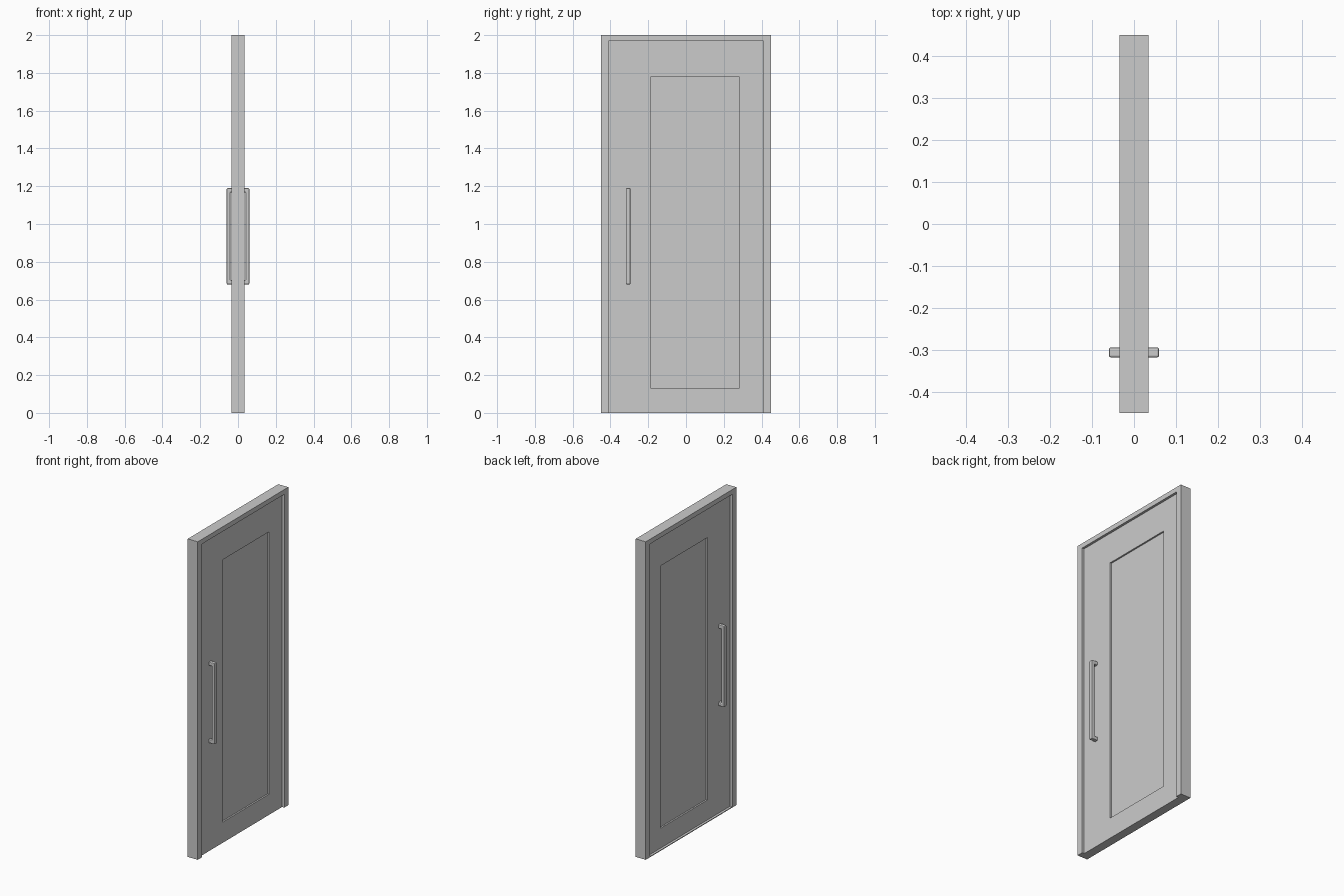
import bpy, bmesh

if "Cube" in bpy.data.objects:
    bpy.data.objects.remove(bpy.data.objects["Cube"])

DEPTH = 0.035      # half depth of the frame
LEAF = 0.02        # half thickness of the door leaf
PANEL = 0.01       # half thickness of the recessed panel


def finish(name, bm):
    bmesh.ops.recalc_face_normals(bm, faces=bm.faces)
    mesh = bpy.data.meshes.new(name)
    bm.to_mesh(mesh)
    bm.free()
    obj = bpy.data.objects.new(name, mesh)
    bpy.context.collection.objects.link(obj)
    return obj


def prism(name, pts, offset):
    """Closed outline swept along one offset vector."""
    bm = bmesh.new()
    face = bm.faces.new([bm.verts.new(p) for p in pts])
    new = bmesh.ops.extrude_face_region(bm, geom=[face], use_keep_orig=True)["geom"]
    bmesh.ops.translate(bm, vec=offset, verts=[g for g in new if isinstance(g, bmesh.types.BMVert)])
    return finish(name, bm)


def rect(y0, y1, z0, z1):
    return [(y0, z0), (y1, z0), (y1, z1), (y0, z1)]


def slab(name, outline, x0, x1):
    return prism(name, [(x0, y, z) for y, z in outline], (x1 - x0, 0, 0))


# Outer frame: two jambs and a head, open at the floor
slab("door_frame", [(-.45, 0), (-.45, 2), (.45, 2), (.45, 0),
                    (.41, 0), (.41, 1.97), (-.41, 1.97), (-.41, 0)], -DEPTH, DEPTH)

# Thin sill, flush with the leaf on one side
slab("sill", rect(-.41, .41, 0, .005), -DEPTH, LEAF)

# Door leaf with a rectangular opening
opening = rect(-.185, .28, .13, 1.78)
bm = bmesh.new()
loops = [[bm.verts.new((x, y, z)) for y, z in r]
         for x, r in ((-LEAF, rect(-.41, .41, .005, 1.97)), (LEAF, rect(-.41, .41, .005, 1.97)),
                      (LEAF, opening), (-LEAF, opening))]
for k in range(4):
    a, b = loops[k], loops[(k + 1) % 4]
    for i in range(4):
        j = (i + 1) % 4
        bm.faces.new((a[i], a[j], b[j], b[i]))
finish("door_leaf", bm)

# Recessed panel filling the opening
slab("inset_panel", opening, -PANEL, PANEL)

# Pull handles on both sides: U profile with softened edges
for side, label in ((1, "right"), (-1, "left")):
    profile = [(.015, .68), (.06, .68), (.06, 1.19), (.015, 1.19),
               (.015, 1.167), (.04, 1.167), (.04, .703), (.015, .703)]
    handle = prism(f"pull_handle_{label}", [(side * x, -.318, z) for x, z in profile], (0, .024, 0))
    bevel = handle.modifiers.new("soft_edges", "BEVEL")
    bevel.width = .005
    bevel.segments = 2
